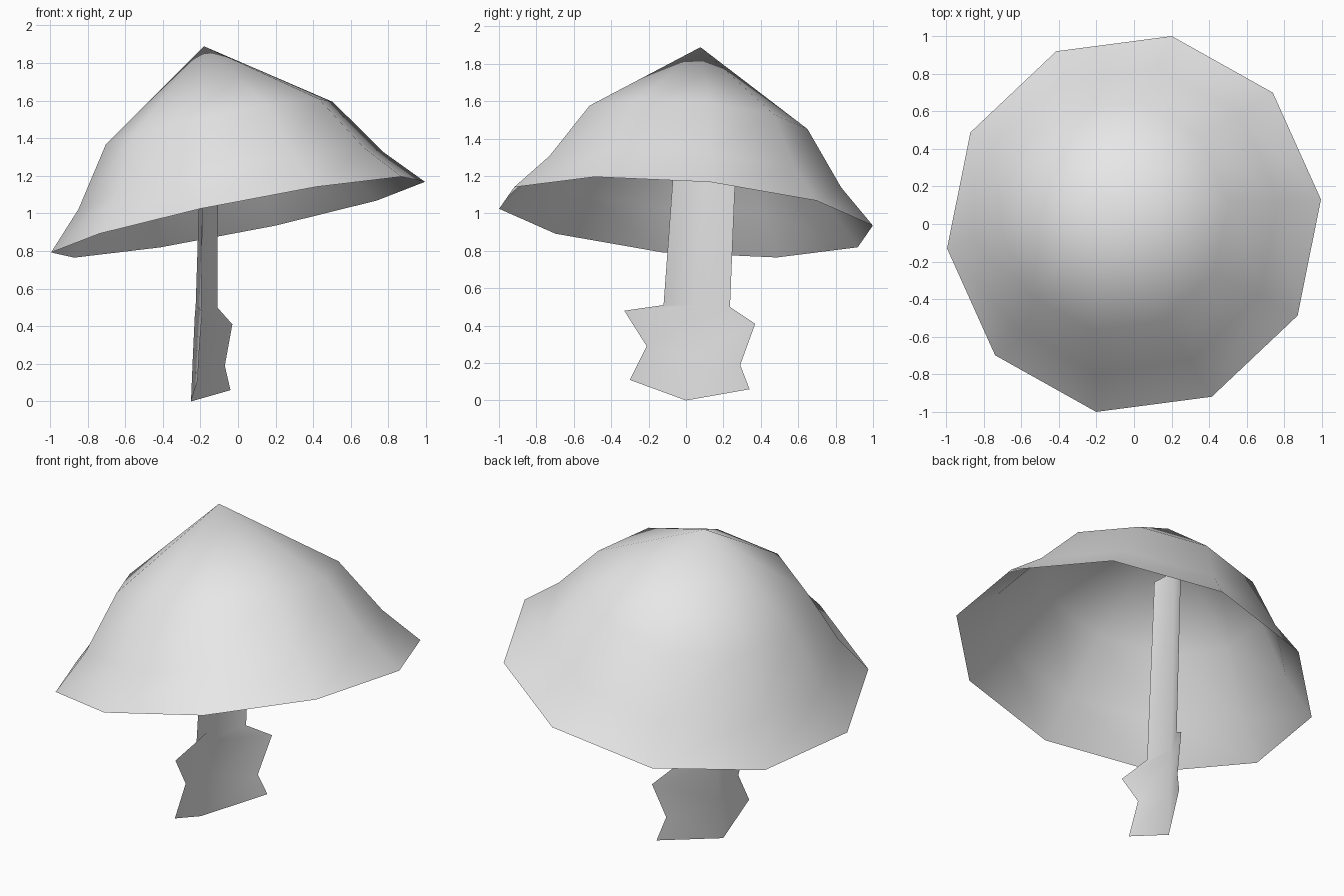
import bpy
import math
from mathutils import Vector, Matrix

cube = bpy.data.objects.get("Cube")
if cube:
    bpy.data.objects.remove(cube, do_unlink=True)

# one plain grey for the whole model
grey = bpy.data.materials.new("light_grey")
grey.use_nodes = True
GREY = (0.8, 0.8, 0.8, 1.0)
grey.diffuse_color = GREY
grey.node_tree.nodes["Principled BSDF"].inputs["Base Color"].default_value = GREY


def make_object(name, verts, faces):
    mesh = bpy.data.meshes.new(name)
    mesh.from_pydata(verts, [], faces)
    mesh.update()
    mesh.materials.append(grey)
    for poly in mesh.polygons:
        poly.use_smooth = True
    obj = bpy.data.objects.new(name, mesh)
    bpy.context.scene.collection.objects.link(obj)
    return obj


# cap: ten-sided open bell, tilted off the vertical
SIDES = 10
START = math.radians(6.9)
PROFILE = [(1.02, 0.0), (0.83, 0.2), (0.62, 0.51)]  # radius, height
APEX = 0.93
axis = Vector((-0.2, 0.085, 1)).normalized()
tilt = Vector((0, 0, 1)).rotation_difference(axis).to_matrix().to_4x4()
place = Matrix.Translation((0, 0, 0.98)) @ tilt

verts, faces = [], []
for r, h in PROFILE:
    for i in range(SIDES):
        a = START + math.tau * i / SIDES
        verts.append(place @ Vector((r * math.cos(a), r * math.sin(a), h)))
verts.append(place @ Vector((0, 0, APEX)))
top = len(verts) - 1
for i in range(SIDES):
    j = (i + 1) % SIDES
    for k in range(len(PROFILE) - 1):
        lo, hi = k * SIDES, (k + 1) * SIDES
        faces.append((lo + i, lo + j, hi + j, hi + i))
    last = (len(PROFILE) - 1) * SIDES
    faces.append((last + i, last + j, top))
make_object("cap", verts, faces)

# stem: thin folded sheet with a ragged base; three columns from base to top
front_edge = [(-0.215, -0.30, 0.11), (-0.205, -0.21, 0.29), (-0.19, -0.33, 0.48),
              (-0.195, -0.12, 0.51), (-0.18, -0.04, 1.60)]
fold = [(-0.25, 0.0, 0.0), (-0.24, 0.02, 0.24), (-0.23, 0.04, 0.45),
        (-0.225, 0.05, 0.51), (-0.19, 0.12, 1.60)]
back_edge = [(-0.04, 0.34, 0.06), (-0.07, 0.29, 0.19), (-0.03, 0.37, 0.41),
             (-0.11, 0.235, 0.50), (-0.105, 0.28, 1.58)]
rows = len(fold)
faces = []
for c in range(2):
    for k in range(rows - 1):
        a, b = c * rows + k, (c + 1) * rows + k
        faces.append((a, b, b + 1, a + 1))
make_object("stem", front_edge + fold + back_edge, faces)
